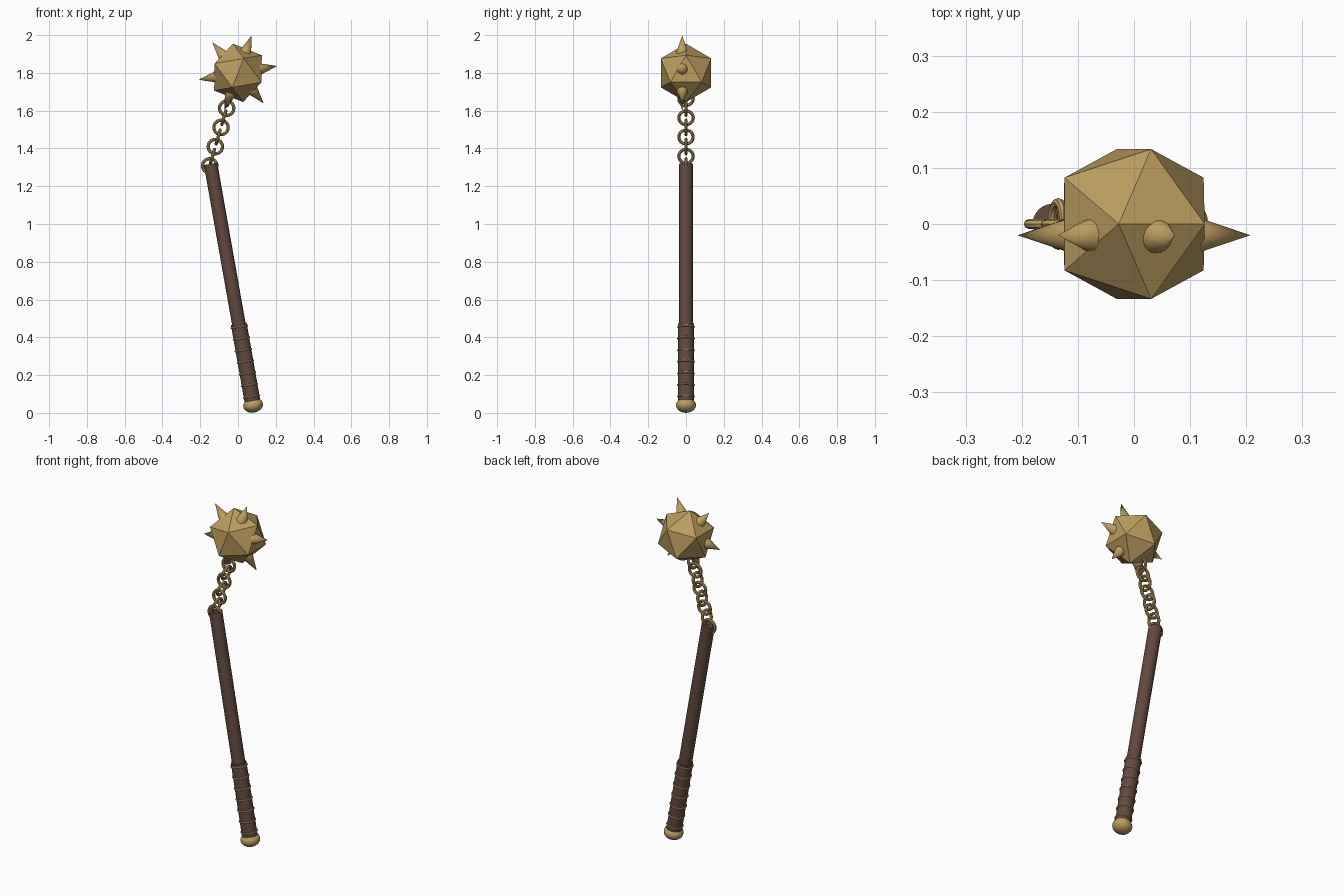
import bpy, math
from mathutils import Vector, Matrix

if "Cube" in bpy.data.objects:
    bpy.data.objects.remove(bpy.data.objects["Cube"])

TILT = math.radians(10)


def material(name, rgb):
    m = bpy.data.materials.new(name)
    m.diffuse_color = (*rgb, 1)
    m.use_nodes = True
    m.node_tree.nodes["Principled BSDF"].inputs["Base Color"].default_value = m.diffuse_color
    return m


gold = material("aged gold", (0.50, 0.335, 0.115))
brown = material("dark wood", (0.125, 0.065, 0.05))


def finish(name, mat, smooth=True):
    ob = bpy.context.object
    ob.name = name
    ob.data.materials.append(mat)
    if smooth:
        bpy.ops.object.shade_smooth_by_angle(angle=math.radians(40))
    return ob


# Handle axis: leans towards -x
base = Vector((0.08, 0, 0.041))
axis = Vector((-math.sin(TILT), 0, math.cos(TILT)))


def rod(name, start, end, radius, mat):
    bpy.ops.mesh.primitive_cylinder_add(
        vertices=24, radius=radius, depth=end - start,
        location=base + axis * (start + end) / 2, rotation=(0, -TILT, 0))
    return finish(name, mat)


rod("shaft", 0.0, 1.297, 0.036, brown)
rod("grip", 0.01, 0.437, 0.042, brown)

# Pommel
bpy.ops.mesh.primitive_uv_sphere_add(segments=24, ring_count=12, radius=1,
                                     location=base, rotation=(0, -TILT, 0))
bpy.context.object.scale = (0.053, 0.053, 0.040)
finish("pommel", gold)

# Bands around the grip
for i in range(7):
    bpy.ops.mesh.primitive_torus_add(
        major_radius=0.042, minor_radius=0.005, major_segments=24, minor_segments=8,
        location=base + axis * (0.046 + i * 0.0625), rotation=(0, -TILT, 0))
    finish(f"grip_band_{i + 1}", gold)

# Chain: round links, every second one turned a quarter about the chain line
first, last = Vector((-0.150, 0, 1.308)), Vector((-0.045, 0, 1.664))
lean = Matrix.Rotation(math.atan2(last.x - first.x, last.z - first.z), 4, 'Y')
for i in range(8):
    turn = Matrix.Rotation(math.pi / 2 * (i % 2), 4, 'Z')
    bpy.ops.mesh.primitive_torus_add(major_radius=0.038, minor_radius=0.0085,
                                     major_segments=24, minor_segments=8)
    link = finish(f"chain_link_{i + 1}", gold)
    link.matrix_world = (Matrix.Translation(first.lerp(last, i / 7)) @ lean @ turn
                         @ Matrix.Rotation(math.pi / 2, 4, 'X'))

# Faceted head
centre = Vector((0, 0, 1.80))
bpy.ops.mesh.primitive_ico_sphere_add(subdivisions=1, radius=0.157,
                                      location=centre, rotation=(0, -TILT, 0))
finish("spiked_head", gold, smooth=False)

# Six spikes in one ring, slightly forward of the middle
for i in range(6):
    a = TILT + i * math.pi / 3
    out = Vector((math.cos(a), 0, math.sin(a)))
    bpy.ops.mesh.primitive_cone_add(
        vertices=20, radius1=0.033, radius2=0, depth=0.10,
        location=centre + out * 0.161 + Vector((0, -0.02, 0)),
        rotation=(0, math.pi / 2 - a, 0))
    finish(f"spike_{i + 1}", gold)
